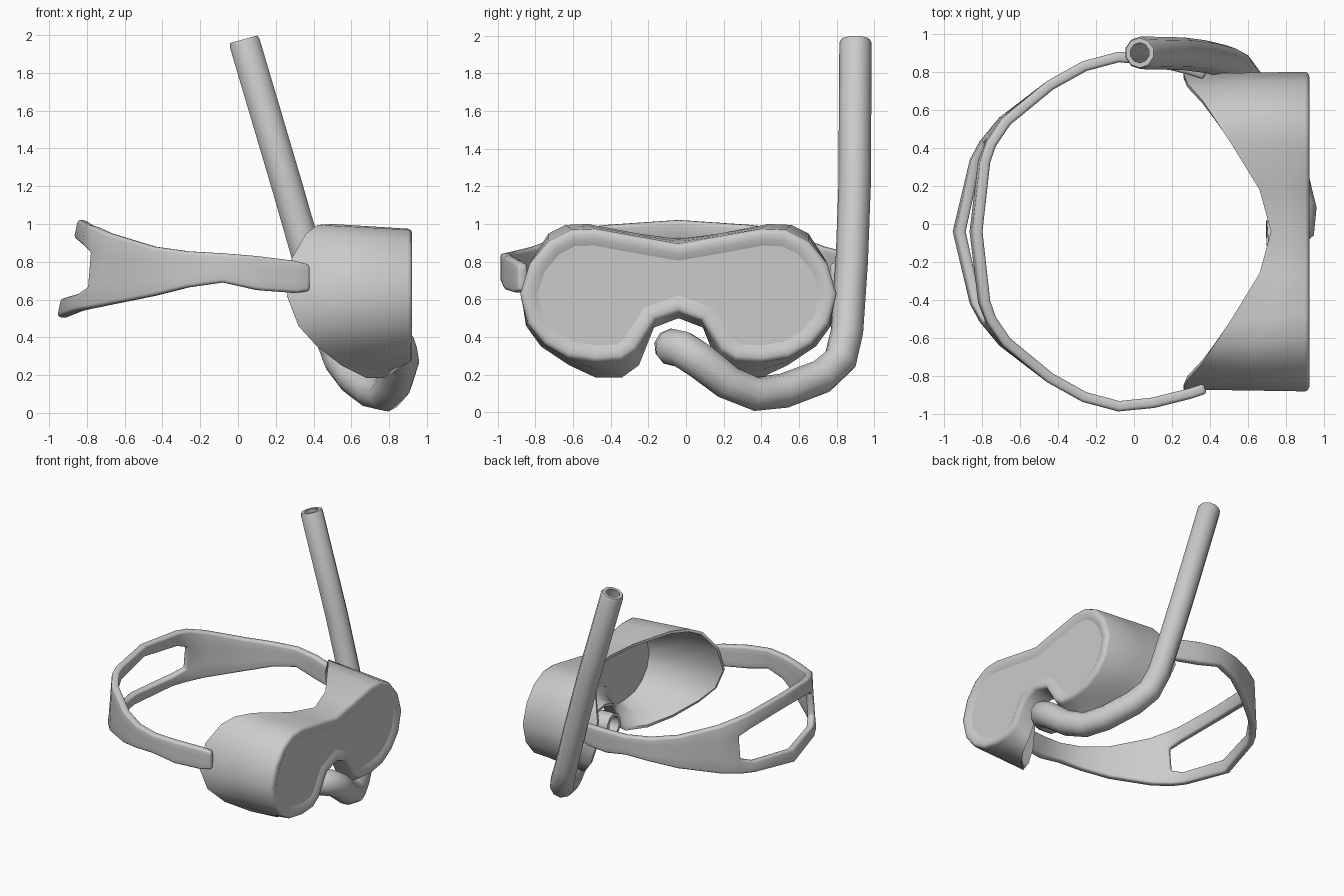
import bpy, bmesh, math
from mathutils import Vector

if "Cube" in bpy.data.objects:
    bpy.data.objects.remove(bpy.data.objects["Cube"])

CY = -0.04  # symmetry line of mask and strap


def make_object(name, verts, faces, angle=None):
    mesh = bpy.data.meshes.new(name)
    mesh.from_pydata([tuple(v) for v in verts], [], faces)
    bm = bmesh.new()
    bm.from_mesh(mesh)
    bmesh.ops.recalc_face_normals(bm, faces=bm.faces)
    bm.to_mesh(mesh)
    bm.free()
    obj = bpy.data.objects.new(name, mesh)
    bpy.context.collection.objects.link(obj)
    for p in mesh.polygons:
        p.use_smooth = True
    if angle:
        bpy.ops.object.select_all(action='DESELECT')
        obj.select_set(True)
        bpy.context.view_layer.objects.active = obj
        bpy.ops.object.shade_smooth_by_angle(angle=math.radians(angle))
    return obj


def closed_loft(name, rings, angle):
    """Shell through closed rings; last ring joins the first."""
    n, m = len(rings[0]), len(rings)
    faces = [(i * n + j, i * n + (j + 1) % n,
              (i + 1) % m * n + (j + 1) % n, (i + 1) % m * n + j)
             for i in range(m) for j in range(n)]
    return make_object(name, [v for r in rings for v in r], faces, angle)


def full_ring(half):
    """Mirror a half outline (x, dy, z) that starts and ends on the centre."""
    pts = half + [(x, -y, z) for x, y, z in half[-2:0:-1]]
    return [Vector((x, y + CY, z)) for x, y, z in pts]


def inset(ring, d, x=None):
    """Offset a ring inward in the yz plane, optionally flattened to x."""
    out, n = [], len(ring)
    for i, p in enumerate(ring):
        t = ring[(i + 1) % n] - ring[i - 1]
        t = Vector((0, t.y, t.z)).normalized()
        q = p + Vector((0, -t.z, t.y)) * -d
        if x is not None:
            q.x = x
        out.append(q)
    return out


# Mask frame and skirt
front = full_ring([(0.90, y, z) for y, z in [
    (0, .895), (.22, .935), (.44, .975), (.57, .97), (.69, .91), (.79, .79),
    (.84, .63), (.80, .47), (.71, .36), (.59, .29), (.44, .265), (.30, .275),
    (.22, .33), (.12, .49), (0, .53)]])
back = full_ring([
    (.72, 0, .92), (.66, .22, .95), (.50, .48, 1.0), (.42, .60, .995),
    (.36, .69, .95), (.28, .78, .81), (.26, .83, .62), (.32, .81, .46),
    (.42, .73, .35), (.55, .58, .25), (.68, .44, .185), (.78, .30, .185),
    (.80, .21, .25), (.78, .13, .45), (.76, 0, .50)])
# make inset point inward whichever way the outline turns
SIGN = 1 if inset(front, .1)[0].z < front[0].z else -1
middle = [a.lerp(b, 0.5) for a, b in zip(front, back)]
closed_loft("mask_frame", [
    inset(front, SIGN * .095, .875),
    inset(middle, SIGN * .035),
    inset(back, SIGN * .022),
    back, middle, front,
    inset(front, SIGN * .008, .915),
    inset(front, SIGN * .025, .922),
    inset(front, SIGN * .055, .92),
    inset(front, SIGN * .09, .905)], 50)

# Lens
a, b = inset(front, SIGN * .09, .905), inset(front, SIGN * .09, .88)
n = len(a)
make_object("lens", a + b, [tuple(range(n)), tuple(range(2 * n - 1, n - 1, -1))] +
            [(i, (i + 1) % n, n + (i + 1) % n, n + i) for i in range(n)], 30)


# Head strap: stations of (x low, x high, dy, four heights), split at the back
stations = [
    (.375, .375, .825, .645, .69, .74, .785),
    (.30, .30, .85, .635, .69, .75, .805),
    (.10, .10, .90, .65, .70, .77, .83),
    (-.08, -.08, .918, .69, .74, .79, .845),
    (-.26, -.26, .87, .665, .72, .80, .855),
    (-.44, -.44, .77, .62, .70, .80, .88),
    (-.69, -.67, .58, .57, .69, .83, .95),
    (-.79, -.75, .46, .55, .665, .845, .985),
    (-.84, -.78, .37, .54, .63, .88, .995),
    (-.93, -.82, 0, .505, .605, .92, 1.02)]
path = [(s, 1) for s in stations] + [(s, -1) for s in stations[-2::-1]]
verts, faces = [], []
for (x0, x1, dy, *zs), side in path:
    for z in zs:
        t = (z - zs[0]) / (zs[3] - zs[0])
        verts.append((x0 + (x1 - x0) * t, CY + side * dy, z))
hole = range(7, len(path) - 8)
for i in range(len(path) - 1):
    for j in range(3):
        if j == 1 and i in hole:
            continue
        k = i * 4 + j
        faces.append((k, k + 1, k + 5, k + 4))
strap = make_object("head_strap", verts, faces)
mod = strap.modifiers.new("thickness", 'SOLIDIFY')
mod.thickness, mod.offset = .055, 0
mod = strap.modifiers.new("rounding", 'BEVEL')
mod.width, mod.segments, mod.limit_method = .018, 3, 'ANGLE'
mod.angle_limit = math.radians(50)


# Snorkel: hollow eight-sided tube swept along a path of (x, y, z, radius)
def swept_rings(pts, wall, sides=10):
    pos = [Vector(p[:3]) for p in pts]
    u, outer, inner = Vector((0, 1, 0)), [], []
    for i, p in enumerate(pos):
        t0 = (p - pos[i - 1]).normalized() if i else (pos[1] - p).normalized()
        t1 = (pos[i + 1] - p).normalized() if i < len(pos) - 1 else t0
        t = (t0 + t1).normalized()
        u = (u - t * u.dot(t)).normalized()
        v = t.cross(u)
        for rings, r in ((outer, pts[i][3]), (inner, pts[i][3] - wall)):
            rings.append([p + (u * math.cos(2 * math.pi * k / sides) +
                               v * math.sin(2 * math.pi * k / sides)) * r
                          for k in range(sides)])
    return outer + inner[::-1]


closed_loft("snorkel", swept_rings([
    (.03, .90, 1.978, .078), (.035, .90, 1.96, .086), (.26, .895, 1.2, .086),
    (.375, .88, .80, .086), (.48, .855, .43, .086), (.54, .82, .28, .09),
    (.61, .72, .19, .092), (.71, .52, .115, .092), (.78, .37, .098, .092),
    (.83, .22, .16, .095), (.86, .08, .27, .10), (.855, -.02, .335, .10),
    (.80, -.07, .345, .10), (.70, -.075, .35, .095)], .025), 60)
